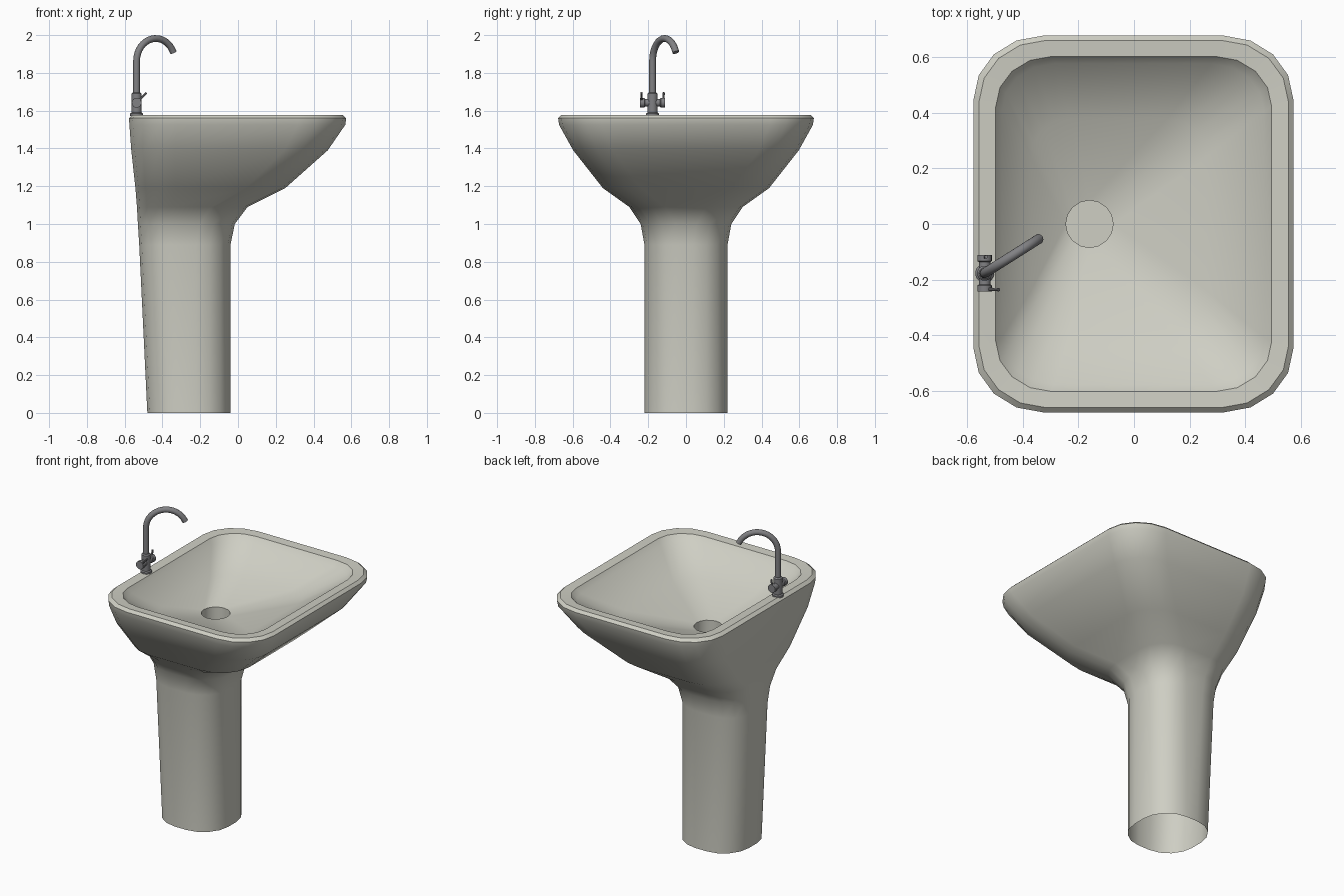
import bpy, bmesh
from math import pi, sin, cos, radians
from mathutils import Vector

if "Cube" in bpy.data.objects:
    bpy.data.objects.remove(bpy.data.objects["Cube"])


def material(name, rgb):
    m = bpy.data.materials.new(name)
    m.diffuse_color = (*rgb, 1)
    m.use_nodes = True
    m.node_tree.nodes["Principled BSDF"].inputs["Base Color"].default_value = m.diffuse_color
    return m


ceramic = material("ceramic", (0.62, 0.62, 0.55))
metal = material("metal", (0.22, 0.22, 0.23))


def finish(name, bm, mat, angle=35):
    me = bpy.data.meshes.new(name)
    bm.to_mesh(me)
    bm.free()
    ob = bpy.data.objects.new(name, me)
    bpy.context.collection.objects.link(ob)
    me.materials.append(mat)
    bpy.ops.object.select_all(action='DESELECT')
    ob.select_set(True)
    bpy.context.view_layer.objects.active = ob
    bpy.ops.object.shade_smooth_by_angle(angle=radians(angle))
    return ob


def loft(bm, rings, cap_start=False, cap_end=False):
    vs = [[bm.verts.new(p) for p in r] for r in rings]
    n = len(vs[0])
    for a, b in zip(vs, vs[1:]):
        for i in range(n):
            j = (i + 1) % n
            bm.faces.new((a[i], a[j], b[j], b[i]))
    if cap_start:
        bm.faces.new(vs[0][::-1])
    if cap_end:
        bm.faces.new(vs[-1])
    bmesh.ops.remove_doubles(bm, verts=bm.verts[:], dist=1e-5)


def rounded_rect(x0, x1, hy, z, rx, ry, seg=4):
    pts = []
    corners = ((x1 - rx, hy - ry), (x0 + rx, hy - ry), (x0 + rx, ry - hy), (x1 - rx, ry - hy))
    for q, (cx, cy) in enumerate(corners):
        for k in range(seg + 1):
            t = (q + k / seg) * pi / 2
            pts.append((cx + rx * cos(t), cy + ry * sin(t), z))
    return pts


# Pedestal, outer bowl, rim, inner bowl and drain as one loft: x0, x1, half y, z, rx, ry
sections = [
    (-0.48, -0.04, 0.22, 0.0, 0.18, 0.18),
    (-0.523, -0.04, 0.22, 0.89, 0.18, 0.18),
    (-0.53, -0.017, 0.24, 1.0, 0.185, 0.185),
    (-0.535, 0.05, 0.30, 1.09, 0.19, 0.19),
    (-0.543, 0.25, 0.44, 1.19, 0.21, 0.20),
    (-0.565, 0.475, 0.597, 1.39, 0.23, 0.21),
    (-0.575, 0.568, 0.672, 1.525, 0.25, 0.23),
    (-0.577, 0.573, 0.677, 1.56, 0.25, 0.23),
    (-0.557, 0.555, 0.660, 1.577, 0.24, 0.22),
    (-0.497, 0.495, 0.602, 1.573, 0.20, 0.18),
    (-0.475, 0.468, 0.577, 1.54, 0.19, 0.17),
    (-0.37, 0.26, 0.38, 1.42, 0.14, 0.14),
    (-0.245, -0.075, 0.085, 1.34, 0.085, 0.085),
    (-0.245, -0.075, 0.085, 1.24, 0.085, 0.085),
]
bm = bmesh.new()
loft(bm, [rounded_rect(*s) for s in sections], cap_end=True)
finish("pedestal_basin", bm, ceramic)


def tube(name, path, radii, seg=16):
    """Round tube along a planar path, one radius per point."""
    pts = [Vector(p) for p in path]
    rings = []
    side = None
    for i, p in enumerate(pts):
        d = pts[min(i + 1, len(pts) - 1)] - pts[max(i - 1, 0)]
        if d.length < 1e-6:
            d = pts[-1] - pts[0]
        d.normalize()
        if side is None:
            side = d.orthogonal()
        side = (side - d * side.dot(d)).normalized()
        up = d.cross(side)
        rings.append([p + radii[i] * (side * cos(2 * pi * k / seg) + up * sin(2 * pi * k / seg))
                      for k in range(seg)])
    bm = bmesh.new()
    loft(bm, rings, True, True)
    return finish(name, bm, metal)


# Tap body with base flange
X, Y = -0.537, -0.177
body = [(1.572, 0.034), (1.584, 0.034), (1.59, 0.027), (1.69, 0.027), (1.697, 0.02)]
tube("tap_body", [(X, Y, z) for z, r in body], [r for z, r in body], 20)

# Swan-neck spout
dx, dy, R, zc = 0.845, 0.535, 0.12, 1.862
path = [(X, Y, 1.69), (X, Y, 1.78)]
for k in range(17):
    t = radians(157) * k / 16
    h = R * (1 - cos(t))
    path.append((X + dx * h, Y + dy * h, zc + R * sin(t)))
tube("tap_spout", path, [0.018] * len(path))

# Cross valves and levers on both sides
for name, s, tip in (("front", -1, (0.052, 0.053)), ("rear", 1, (0.006, 0.055))):
    tube("valve_" + name, [(X, Y, 1.642), (X, Y + s * 0.04, 1.642), (X, Y + s * 0.044, 1.642),
                           (X, Y + s * 0.066, 1.642)], [0.021, 0.021, 0.026, 0.026])
    tube("lever_" + name, [(X, Y + s * 0.057, 1.642), (X + tip[0], Y + s * 0.059, 1.642 + tip[1])],
         [0.006, 0.006], 8)
